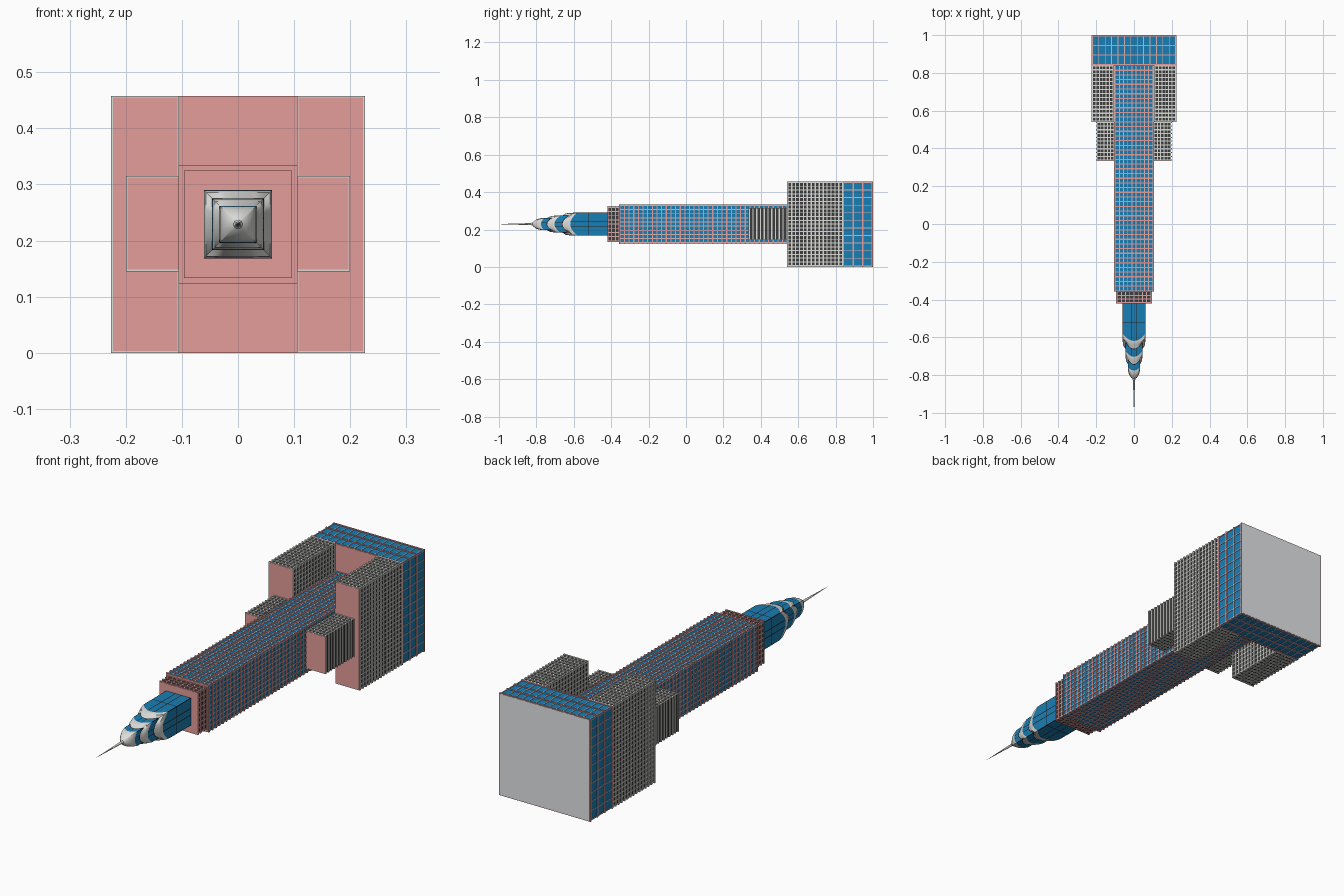
import bpy, bmesh
from mathutils import Vector, Matrix

cube = bpy.data.objects.get("Cube")
if cube:
    bpy.data.objects.remove(cube, do_unlink=True)

MID = 0.229  # height of the tower axis


def material(name, rgb):
    m = bpy.data.materials.new(name)
    m.use_nodes = True
    m.diffuse_color = (*rgb, 1)
    m.node_tree.nodes["Principled BSDF"].inputs["Base Color"].default_value = (*rgb, 1)
    return m


PINK, BLUE, DARK, TRIM, SILVER, BLACK, GREY, PALE = range(8)
MATS = [
    material("pink_stone", (0.78, 0.34, 0.32)),
    material("blue_glass", (0.010, 0.21, 0.46)),
    material("dark_window", (0.045, 0.045, 0.045)),
    material("light_trim", (0.72, 0.72, 0.69)),
    material("silver_metal", (0.72, 0.72, 0.70)),
    material("black_frame", (0.015, 0.015, 0.015)),
    material("grey_underside", (0.78, 0.79, 0.80)),
    material("pale_pink_bar", (0.68, 0.47, 0.46)),
]


def finish(name, bm):
    mesh = bpy.data.meshes.new(name)
    bm.to_mesh(mesh)
    bm.free()
    for m in MATS:
        mesh.materials.append(m)
    obj = bpy.data.objects.new(name, mesh)
    bpy.context.collection.objects.link(obj)
    return obj


def box(bm, x0, x1, y0, y1, z0, z1, mat):
    centre = Vector((x0 + x1, y0 + y1, z0 + z1)) / 2
    size = Matrix.Diagonal((x1 - x0, y1 - y0, z1 - z0, 1))
    made = bmesh.ops.create_cube(bm, size=1, matrix=Matrix.Translation(centre) @ size)
    for f in {f for v in made["verts"] for f in v.link_faces}:
        f.material_index = mat


def spaced(a, b, n, w):
    """n + 1 bar starts, the first at a and the last ending at b"""
    return [a + (b - w - a) * i / n for i in range(n + 1)]


def block(name, x0, x1, y0, y1, z0, z1, glass, trim, upright, floors, cols, rows,
          bar=0.005, slab=0.006, deep=0.003):
    """Glazed core wrapped in projecting floor slabs and upright bars"""
    bm = bmesh.new()
    d, e = deep, deep * 0.4
    n = d + 0.001  # bars stay inside the core on the faces they do not cross
    box(bm, x0 + d, x1 - d, y0 + 0.001, y1 - 0.001, z0 + d, z1 - d, glass)
    for y in spaced(y0, y1, floors, slab):
        box(bm, x0, x1, y, y + slab, z0, z1, trim)
    for x in spaced(x0 + n, x1 - n, cols, bar):
        box(bm, x, x + bar, y0 + 0.002, y1 - 0.002, z0 + e, z1 - e, upright)
    if rows:
        for z in spaced(z0 + n, z1 - n, rows, bar):
            box(bm, x0 + e, x1 - e, y0 + 0.002, y1 - 0.002, z, z + bar, upright)
    # roof panel inside the rim
    box(bm, x0 + d, x1 - d, y0 - 0.001, y0 + 0.002, z0 + d, z1 - d, PINK)
    return finish(name, bm)


# Podium with its flat underside
block("podium", -0.226, 0.226, 0.84, 0.999, 0, 0.458, BLUE, PINK, PALE,
      3, 13, 11, bar=0.004)
bm = bmesh.new()
box(bm, -0.223, 0.223, 0.996, 1.0, 0.003, 0.455, GREY)
finish("podium_underside", bm)

# Side wings, large and small, on both sides
for side, s in (("left", 1), ("right", -1)):
    a, b = sorted((s * 0.105, s * 0.226))
    block(side + "_large_wing", a, b, 0.54, 0.842, 0, 0.458, DARK, TRIM, TRIM,
          14, 6, 22, slab=0.007)
    a, b = sorted((s * 0.100, s * 0.200))
    block(side + "_small_wing", a, b, 0.335, 0.542, 0.145, 0.315, DARK, TRIM, TRIM,
          10, 5, 0)

# Main shaft and the dark crown storey
block("main_shaft", -0.106, 0.106, -0.357, 0.842, MID - 0.106, MID + 0.106,
      BLUE, PINK, PALE, 48, 9, 9)
block("crown_storey", -0.096, 0.096, -0.42, -0.355, MID - 0.096, MID + 0.096,
      DARK, PINK, PALE, 3, 8, 8)

# Stepped dome: square rings of half width, position, arch depth, colour above
RINGS = [
    (0.061, -0.415, 0, BLUE), (0.061, -0.518, 0, BLACK), (0.061, -0.522, 0, BLUE),
    (0.061, -0.570, 0, BLUE), (0.0605, -0.619, 0.038, SILVER),
    (0.057, -0.643, 0.038, SILVER), (0.046, -0.660, 0.036, BLACK),
    (0.0455, -0.664, 0.036, BLUE), (0.045, -0.703, 0.030, SILVER),
    (0.041, -0.727, 0.030, SILVER), (0.033, -0.742, 0.028, BLACK),
    (0.0325, -0.746, 0.026, BLUE), (0.032, -0.775, 0.016, SILVER),
    (0.026, -0.798, 0.012, SILVER), (0.014, -0.815, 0.005, SILVER),
    (0.004, -0.822, 0, SILVER),
]
STEPS = [-1, -0.96, -0.7, -0.45, -0.27, -0.21, 0, 0.21, 0.27, 0.45, 0.7, 0.96]
bm = bmesh.new()
loops = []
for half, y, arch, _ in RINGS:
    loop = []
    for turn in range(4):
        rot = Matrix.Rotation(turn * 1.5707963, 3, 'Y')
        for u in STEPS:
            p = rot @ Vector((u * half, y + arch * u * u, half))
            loop.append(bm.verts.new(p + Vector((0, 0, MID))))
    loops.append(loop)
count = len(loops[0])
for (lower, upper), ring in zip(zip(loops, loops[1:]), RINGS):
    for i in range(count):
        j = (i + 1) % count
        f = bm.faces.new((lower[i], lower[j], upper[j], upper[i]))
        f.material_index = ring[3]
        # dark uprights over the glass
        if ring[3] == BLUE and i % len(STEPS) in (0, 4, 7, 11):
            f.material_index = BLACK
for f in (bm.faces.new(loops[0]), bm.faces.new(loops[-1])):
    f.material_index = SILVER
bmesh.ops.recalc_face_normals(bm, faces=bm.faces)
dome = finish("stepped_dome", bm)

# Spire with a small ball collar
bm = bmesh.new()
aim = Matrix.Translation((0, -0.905, MID)) @ Matrix.Rotation(1.5707963, 4, 'X')
bmesh.ops.create_cone(bm, cap_ends=True, segments=16, radius1=0.006, radius2=0.0004,
                      depth=0.19, matrix=aim)
bmesh.ops.create_uvsphere(bm, u_segments=16, v_segments=8, radius=0.008,
                          matrix=Matrix.Translation((0, -0.822, MID)))
for f in bm.faces:
    f.material_index = SILVER
spire = finish("spire", bm)

for obj in (dome, spire):
    bpy.ops.object.select_all(action='DESELECT')
    obj.select_set(True)
    bpy.context.view_layer.objects.active = obj
    bpy.ops.object.shade_smooth_by_angle(angle=0.6)
